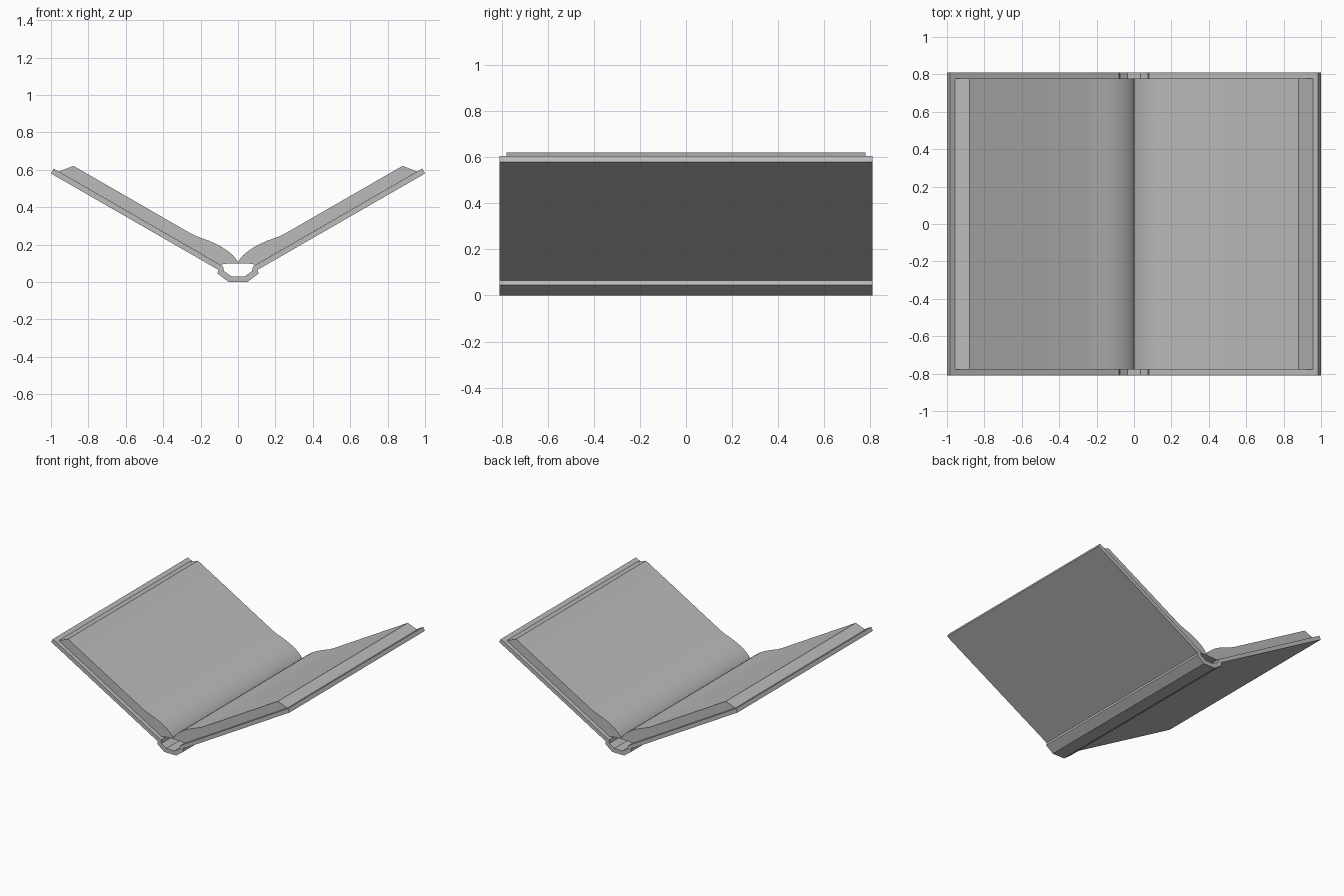
import bpy, bmesh, math

cube = bpy.data.objects.get("Cube")
if cube:
    bpy.data.objects.remove(cube, do_unlink=True)

grey = bpy.data.materials.new("plain grey")
grey.use_nodes = True
COLOUR = (0.5, 0.5, 0.5, 1)
grey.diffuse_color = COLOUR
grey.node_tree.nodes["Principled BSDF"].inputs["Base Color"].default_value = COLOUR


def extrude_profile(name, points, half_depth, smooth=False):
    """Extrude a closed x-z outline along y."""
    bm = bmesh.new()
    face = bm.faces.new([bm.verts.new((x, -half_depth, z)) for x, z in points])
    new = bmesh.ops.extrude_face_region(bm, geom=[face])["geom"]
    verts = [g for g in new if isinstance(g, bmesh.types.BMVert)]
    bmesh.ops.translate(bm, verts=verts, vec=(0, 2 * half_depth, 0))
    bmesh.ops.recalc_face_normals(bm, faces=bm.faces)
    mesh = bpy.data.meshes.new(name)
    bm.to_mesh(mesh)
    bm.free()
    obj = bpy.data.objects.new(name, mesh)
    bpy.context.collection.objects.link(obj)
    mesh.materials.append(grey)
    if smooth:
        bpy.ops.object.select_all(action="DESELECT")
        obj.select_set(True)
        bpy.context.view_layer.objects.active = obj
        bpy.ops.object.shade_smooth_by_angle(angle=math.radians(25))
    return obj


def mirrored(points):
    """Close a right-hand path with its reflection."""
    return points + [(-x, z) for x, z in reversed(points) if x > 0]


# Cover boards and hollow spine in one piece
outer = [(0.05, 0), (0.11, 0.045), (0.105, 0.065), (1, 0.58), (0.985, 0.606)]
inner = [(0.08, 0.083), (0.075, 0.058), (0.035, 0.03)]
extrude_profile("cover", mirrored(outer + inner), 0.81)

# Binding strip bridging the hollow spine
strip = [(0, 0.108), (0.06, 0.105), (0.105, 0.097), (0.1, 0.092), (0.06, 0.098), (0, 0.1)]
left = [(-x, z) for x, z in reversed(strip) if x > 0]
extrude_profile("binding_strip", strip + left, 0.778)

# Page blocks: swelling out of the gutter, then flat to a slanted fore edge
pages = [(0, 0.104), (0.06, 0.101), (0.1, 0.095), (0.957, 0.59), (0.88, 0.621),
         (0.25, 0.258), (0.22, 0.244), (0.155, 0.22), (0.115, 0.202), (0.08, 0.183),
         (0.05, 0.162), (0.028, 0.143), (0.012, 0.125), (0.004, 0.113)]
for side, sign in (("left", 1), ("right", -1)):
    extrude_profile(side + "_pages", [(sign * x, z) for x, z in pages], 0.778, smooth=True)
